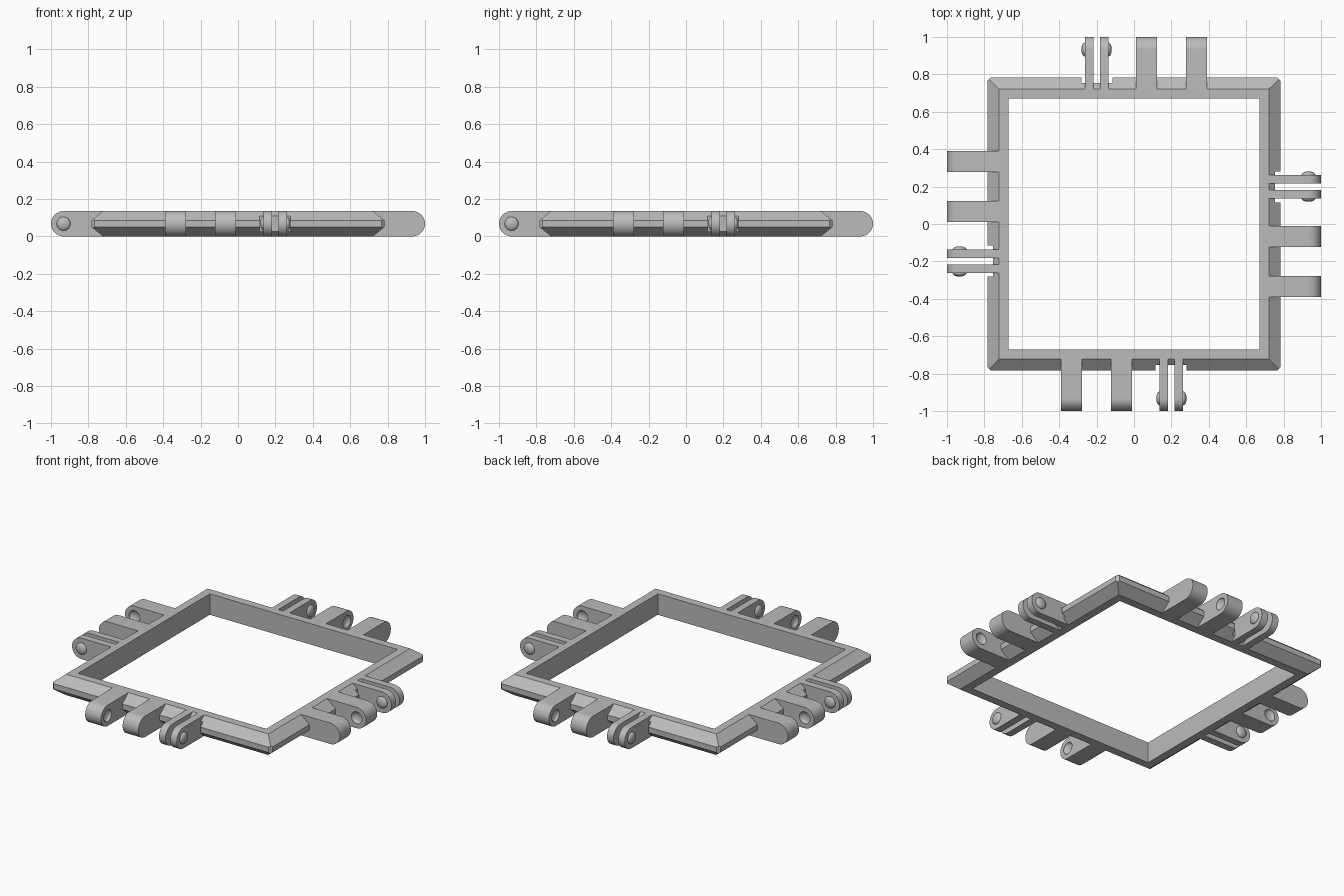
import bpy, bmesh
from math import sin, cos, pi
from mathutils import Matrix

cube = bpy.data.objects.get("Cube")
if cube:
    bpy.data.objects.remove(cube, do_unlink=True)

H = 0.135            # overall thickness
R = H / 2            # lug end radius
TIP = 1.0 - R        # hinge axis distance from centre

grey = bpy.data.materials.new("mid_grey")
grey.use_nodes = True
COLOR = (0.5, 0.5, 0.5, 1)
grey.diffuse_color = COLOR
grey.node_tree.nodes["Principled BSDF"].inputs["Base Color"].default_value = COLOR


def finish(name, bm):
    bmesh.ops.recalc_face_normals(bm, faces=bm.faces)
    mesh = bpy.data.meshes.new(name)
    bm.to_mesh(mesh)
    bm.free()
    mesh.materials.append(grey)
    ob = bpy.data.objects.new(name, mesh)
    bpy.context.collection.objects.link(ob)
    return ob


def prism(name, points, offset):
    """Extrude a closed outline along an offset vector."""
    bm = bmesh.new()
    face = bm.faces.new([bm.verts.new(p) for p in points])
    new = bmesh.ops.extrude_face_region(bm, geom=[face])["geom"]
    bmesh.ops.translate(bm, vec=offset, verts=[v for v in new if isinstance(v, bmesh.types.BMVert)])
    return finish(name, bm)


def button(name, x, radius, depth):
    """Flattened sphere on the hinge axis, used for domes and sockets."""
    bm = bmesh.new()
    bmesh.ops.create_uvsphere(bm, u_segments=32, v_segments=16, radius=1)
    bmesh.ops.transform(bm, verts=bm.verts, matrix=Matrix.Translation((x, -TIP, R))
                        @ Matrix.Diagonal((depth, radius, radius, 1))
                        @ Matrix.Rotation(pi / 2, 4, "Y"))
    return finish(name, bm)


def activate(ob):
    bpy.ops.object.select_all(action="DESELECT")
    ob.select_set(True)
    bpy.context.view_layer.objects.active = ob


def cut(ob, cutter, operation):
    mod = ob.modifiers.new("cut", "BOOLEAN")
    mod.object, mod.operation, mod.solver = cutter, operation, "EXACT"
    activate(ob)
    bpy.ops.object.modifier_apply(modifier=mod.name)
    bpy.data.objects.remove(cutter, do_unlink=True)


def smooth(ob):
    activate(ob)
    bpy.ops.object.shade_smooth_by_angle(angle=0.5)


# Square frame: bevelled section swept around four mitred corners
section = [(0.67, 0), (0.722, 0), (0.783, 0.05), (0.783, 0.085), (0.722, H), (0.67, H)]
bm = bmesh.new()
corners = [(1, -1), (1, 1), (-1, 1), (-1, -1)]
rings = [[bm.verts.new((sx * r, sy * r, z)) for r, z in section] for sx, sy in corners]
for i, ring in enumerate(rings):
    after = rings[(i + 1) % 4]
    for j in range(len(section)):
        k = (j + 1) % len(section)
        bm.faces.new((ring[j], ring[k], after[k], after[j]))
frame = finish("frame", bm)

# Trim outline: clipped corners and a shallow notch behind each thin lug pair
side = [(-0.75, -0.8), (0.115, -0.8), (0.115, -0.755), (0.28, -0.755), (0.28, -0.8), (0.75, -0.8)]
outline = []
for i in range(4):
    c, s = round(cos(i * pi / 2)), round(sin(i * pi / 2))
    outline += [(c * x - s * y, s * x + c * y, -0.1) for x, y in side]
cut(frame, prism("trim", outline, (0, 0, 0.4)), "INTERSECT")


def lug(name, x0, x1):
    arc = [(x0, -TIP - R * sin(a), R - R * cos(a)) for a in [pi * i / 24 for i in range(25)]]
    return prism(name, [(x0, -0.715, 0)] + arc + [(x0, -0.715, H)], (x1 - x0, 0, 0))


# Wide lugs with sockets facing each other
parts = []
for name, x0, x1, socket in (("outer_wide_lug", -0.39, -0.277, -0.277),
                             ("inner_wide_lug", -0.123, -0.01, -0.123)):
    ob = lug(name, x0, x1)
    cut(ob, button("socket", socket, 0.038, 0.02), "DIFFERENCE")
    parts.append(ob)

# Thin lug pair with domes on the outward faces
for name, x0, x1, face in (("inner_thin_lug", 0.137, 0.183, 0.137),
                           ("outer_thin_lug", 0.217, 0.263, 0.263)):
    parts.append(lug(name, x0, x1))
    parts.append(button(name + "_dome", face, 0.037, 0.018))

# Repeat the hinge set on all four sides
for ob in parts:
    smooth(ob)
    base = ob.name
    ob.name = "front_" + base
    for i, place in enumerate(("right_hand", "back", "left_hand"), 1):
        twin = ob.copy()
        twin.name = {"right_hand": "left", "left_hand": "right"}.get(place, place) + "_" + base
        twin.rotation_euler.z = i * pi / 2
        bpy.context.collection.objects.link(twin)
